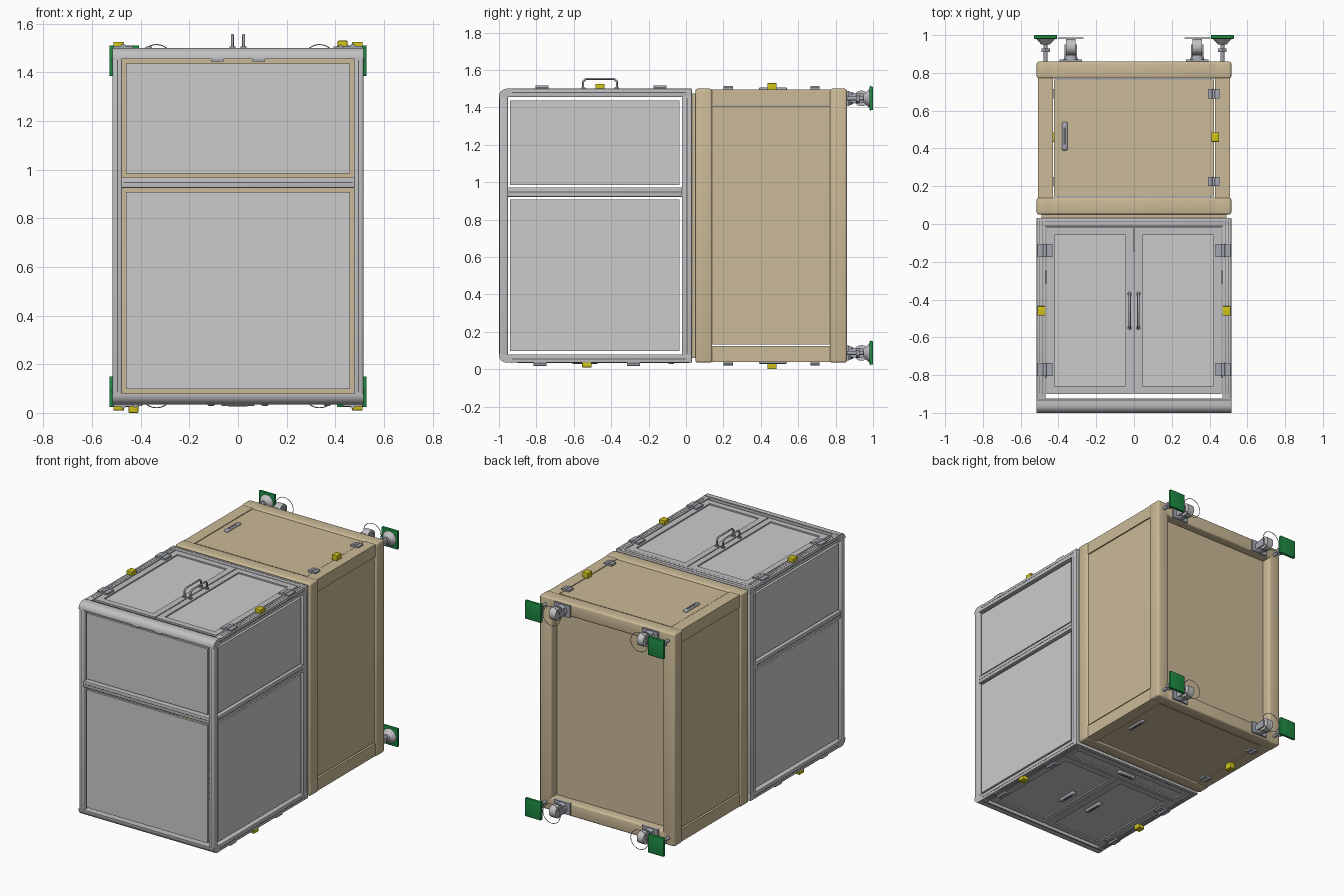
import bpy, bmesh, math
from mathutils import Matrix, Vector

old = bpy.data.objects.get("Cube")
if old:
    bpy.data.objects.remove(old, do_unlink=True)


def material(name, rgb):
    m = bpy.data.materials.new(name)
    m.use_nodes = True
    m.diffuse_color = (*rgb, 1)
    bsdf = m.node_tree.nodes["Principled BSDF"]
    bsdf.inputs["Base Color"].default_value = (*rgb, 1)
    bsdf.inputs["Roughness"].default_value = 0.6
    return m


TAN = material("tan board", (0.60, 0.49, 0.31))
PANEL = material("light grey panel", (0.60, 0.60, 0.60))
FRAME = material("grey aluminium", (0.53, 0.53, 0.54))
STEEL = material("steel hardware", (0.36, 0.38, 0.42))
DARK = material("dark slot", (0.12, 0.12, 0.13))
GREEN = material("green pad", (0.012, 0.25, 0.055))
YELLOW = material("yellow latch", (0.62, 0.54, 0.01))


def finish(name, bm, mat, smooth=False):
    bmesh.ops.recalc_face_normals(bm, faces=bm.faces)
    me = bpy.data.meshes.new(name)
    bm.to_mesh(me)
    bm.free()
    me.materials.append(mat)
    ob = bpy.data.objects.new(name, me)
    bpy.context.collection.objects.link(ob)
    if smooth:
        bpy.ops.object.select_all(action='DESELECT')
        ob.select_set(True)
        bpy.context.view_layer.objects.active = ob
        bpy.ops.object.shade_smooth_by_angle(angle=math.radians(35))
    return ob


def box(name, mat, xs, ys, zs, bevel=0):
    """Box from axis ranges, given in any order."""
    rs = [sorted(r) for r in (xs, ys, zs)]
    bm = bmesh.new()
    bmesh.ops.create_cube(bm, size=1)
    for v in bm.verts:
        v.co = [(a + b) / 2 + c * (b - a) for c, (a, b) in zip(v.co, rs)]
    if bevel:
        bmesh.ops.bevel(bm, geom=bm.edges[:], offset=bevel, segments=3,
                        profile=0.5, affect='EDGES')
    return finish(name, bm, mat, bool(bevel))


def rod(name, mat, a, b, r1, r2=None, sides=24):
    """Cylinder or cone running from a to b."""
    a, b = Vector(a), Vector(b)
    d = b - a
    bm = bmesh.new()
    rot = d.to_track_quat('Z', 'Y').to_matrix().to_4x4()
    bmesh.ops.create_cone(bm, cap_ends=True, segments=sides, radius1=r1,
                          radius2=r1 if r2 is None else r2, depth=d.length,
                          matrix=Matrix.Translation((a + b) / 2) @ rot)
    return finish(name, bm, mat, True)


W, BOT, TOP = 0.515, 0.035, 1.50
SIDES = (-1, 1)
LEVELS = ((TOP, 1, "top"), (BOT, -1, "bottom"))

# Tan cabinet: two rounded rings, core walls, strips and recessed side panels
for y0, y1, label in ((0.05, 0.14, "front"), (0.77, 0.86, "rear")):
    for s in SIDES:
        box(label + "_post", TAN, (s * 0.425, s * W), (y0, y1), (BOT, TOP), 0.012)
    for z, d, tag in LEVELS:
        box(f"{label}_{tag}_rail", TAN, (-W, W), (y0, y1), (z, z - d * 0.09), 0.012)
box("cabinet_front_wall", TAN, (-0.49, 0.49), (0.028, 0.08), (0.06, 1.475))
box("cabinet_back_panel", TAN, (-0.46, 0.46), (0.78, 0.80), (0.06, 1.47))
for s in SIDES:
    box("cabinet_side_panel", TAN, (s * 0.47, s * 0.502), (0.13, 0.78), (0.132, 1.408))
    for z, d, tag in LEVELS:
        box("side_edge_strip", TAN, (s * 0.428, s * 0.507), (0.13, 0.78),
            (z - d * 0.004, z - d * 0.089))

# Tan doors with flush handle, hinges and latch, mirrored top to bottom
for z, d, tag in LEVELS:
    box(f"cabinet_{tag}_door", TAN, (-0.424, 0.424), (0.145, 0.765),
        (z - d * 0.006, z - d * 0.04))
    hx = -0.367 * d
    box("flush_handle", STEEL, (hx - 0.015, hx + 0.015), (0.39, 0.54),
        (z - d * 0.01, z + d * 0.006), 0.007)
    box("flush_handle_slot", DARK, (hx - 0.007, hx + 0.007), (0.42, 0.51),
        (z, z + d * 0.007))
    for y in (0.225, 0.69):
        for s in SIDES:
            cx = 0.422 * d + s * 0.017
            box("cabinet_hinge_leaf", STEEL, (cx - 0.013, cx + 0.013),
                (y - 0.025, y + 0.025), (z - d * 0.008, z + d * 0.006))
        rod("cabinet_hinge_pin", STEEL, (0.422 * d, y - 0.025, z + d * 0.006),
            (0.422 * d, y + 0.025, z + d * 0.006), 0.008, sides=12)
    box("cabinet_latch", YELLOW, (0.43 * d - 0.02, 0.43 * d + 0.02), (0.435, 0.485),
        (z - d * 0.01, z + d * (0.03 if d > 0 else 0.035)), 0.003)


# Grey enclosure: rounded front beams running across the width
def front_beam(name, z, d):
    r = 0.042
    pts = [(-0.925, z - d * 0.045), (-1, z - d * 0.045)]
    pts += [(-1 + r - r * math.cos(t), z - d * (r - r * math.sin(t)))
            for t in (math.pi / 2 * i / 8 for i in range(9))]
    pts.append((-0.925, z))
    bm = bmesh.new()
    f = bm.faces.new([bm.verts.new((-W, y, h)) for y, h in pts])
    ext = bmesh.ops.extrude_face_region(bm, geom=[f])["geom"]
    bmesh.ops.translate(bm, vec=(2 * W, 0, 0),
                        verts=[g for g in ext if isinstance(g, bmesh.types.BMVert)])
    finish(name, bm, FRAME, True)


for z, d, tag in LEVELS:
    front_beam(f"front_{tag}_beam", z, d)
    box(f"rear_{tag}_beam", FRAME, (-W, W), (-0.012, 0.032), (z, z - d * 0.045), 0.004)
    box("beam_slot", DARK, (-0.47, 0.47), (0.010, 0.014), (z, z + d * 0.001))
    box("beam_slot", DARK, (-W, W), (-0.935, -0.93), (z, z + d * 0.001))
    for s in SIDES:
        box("side_rail", FRAME, (s * 0.468, s * W), (-0.96, 0.03), (z, z - d * 0.045), 0.004)
        box("side_rail_slot", DARK, (s * W, s * 0.516), (-0.93, 0.0),
            (z - d * 0.018, z - d * 0.022))
        for x in (0.483, 0.499):
            box("top_rail_slot", DARK, (s * (x - 0.002), s * (x + 0.002)),
                (-0.9, 0.02), (z, z + d * 0.001))

# Grey posts and middle rails
for s in SIDES:
    box("front_corner_post", FRAME, (s * 0.476, s * W), (-0.998, -0.952), (0.07, 1.465), 0.008)
    box("rear_corner_post", FRAME, (s * 0.476, s * W), (-0.022, 0.032), (0.06, 1.475), 0.004)
    box("side_mid_rail", FRAME, (s * 0.476, s * W), (-0.955, -0.02), (0.922, 0.972), 0.004)
    box("mid_rail_slot", DARK, (s * W, s * 0.516), (-0.95, -0.025), (0.945, 0.949))
    box("post_slot", DARK, (s * 0.493, s * 0.497), (-0.999, -0.99), (0.085, 1.45))
    box("rear_post_slot", DARK, (s * W, s * 0.516), (0.003, 0.007), (0.085, 1.45))
    box("front_catch", STEEL, (s * 0.06, s * 0.11), (-0.998, -0.96), (1.445, 1.458))
box("front_mid_rail", FRAME, (-0.48, 0.48), (-0.998, -0.955), (0.925, 0.968), 0.004)
box("front_mid_slot", DARK, (-0.47, 0.47), (-0.999, -0.99), (0.945, 0.949))

# Infill panels, held with a narrow gap inside the frame
for z0, z1, label in ((0.098, 0.908, "lower"), (0.984, 1.437, "upper")):
    box(f"front_{label}_panel", PANEL, (-0.461, 0.461), (-0.99, -0.975), (z0, z1))
    for s in SIDES:
        box(f"side_{label}_panel", PANEL, (s * 0.49, s * 0.505), (-0.94, -0.034), (z0, z1))


# Framed doors on the top and underside of the grey enclosure
def framed_door(name, x0, x1, y0, y1, z, d, w=0.042):
    zs = (z - d * 0.003, z - d * 0.025)
    for a, b in ((x0, x0 + w), (x1 - w, x1)):
        box(name + "_stile", FRAME, (a, b), (y0, y1), zs)
    for a, b in ((y0, y0 + w), (y1 - w, y1)):
        box(name + "_rail", FRAME, (x0 + w, x1 - w), (a, b), zs)
    box(name + "_panel", PANEL, (x0 + w, x1 - w), (y0 + w, y1 - w),
        (z - d * 0.012, z - d * 0.02))


def pull(name, x, y0, y1, z, h):
    """Round bar handle with softened corners."""
    cu = bpy.data.curves.new(name, 'CURVE')
    cu.dimensions = '3D'
    cu.bevel_depth, cu.bevel_resolution = 0.006, 3
    sp = cu.splines.new('POLY')
    path = [(y0, z), (y0, z + h - 0.015), (y0 + 0.015, z + h),
            (y1 - 0.015, z + h), (y1, z + h - 0.015), (y1, z)]
    sp.points.add(len(path) - 1)
    for p, (y, h2) in zip(sp.points, path):
        p.co = (x, y, h2, 1)
    cu.materials.append(STEEL)
    bpy.context.collection.objects.link(bpy.data.objects.new(name, cu))
    for y in (y0, y1):
        rod("handle_foot", STEEL, (x, y, z - 0.004), (x, y, z + 0.006), 0.012, sides=16)


for z, d, tag in LEVELS:
    rear, hinges, ly = (-0.015, (-0.14, -0.77), -0.46) if d > 0 else (-0.15, (-0.28, -0.78), -0.53)
    for s in SIDES:
        x0, x1 = sorted((s * 0.003, s * 0.463))
        framed_door(f"{tag}_door", x0, x1, -0.9, rear, z, d)
        for y in hinges:
            for a, b in ((0.432, 0.466), (0.478, 0.512)):
                box("door_hinge_leaf", STEEL, (s * a, s * b), (y - 0.035, y + 0.035),
                    (z - d * 0.005, z + d * 0.008))
            rod("door_hinge_pin", STEEL, (s * 0.472, y - 0.035, z + d * 0.008),
                (s * 0.472, y + 0.035, z + d * 0.008), 0.01, sides=12)
        box("door_latch", YELLOW, (s * 0.468, s * 0.512), (ly - 0.025, ly + 0.025),
            (z - d * 0.005, z + d * 0.025), 0.003)
        if d > 0:
            pull("door_handle", s * 0.023, -0.55, -0.37, z, 0.053)
        else:
            box("underside_handle", STEEL, (s * 0.095, s * 0.125), (-0.61, -0.47),
                (z + 0.015, z - 0.006), 0.006)
            box("underside_handle_slot", DARK, (s * 0.103, s * 0.117), (-0.58, -0.5),
                (z, z - 0.007))
framed_door("drawer", -0.463, 0.463, -0.145, -0.012, BOT, -1, 0.025)
box("drawer_handle", STEEL, (-0.068, 0.068), (-0.095, -0.063), (BOT + 0.015, BOT - 0.007), 0.006)
box("drawer_handle_slot", DARK, (-0.04, 0.04), (-0.086, -0.072), (BOT, BOT - 0.008))

# Casters and levelling feet on the rear
for z in (0.087, 1.448):
    for s in SIDES:
        x = s * 0.335
        box("caster_plate", STEEL, (x - 0.06, x + 0.06), (0.855, 0.872), (z - 0.04, z + 0.04))
        rod("caster_swivel", STEEL, (x, 0.87, z), (x, 0.895, z), 0.038, 0.03)
        for k in SIDES:
            box("caster_fork", STEEL, (x + k * 0.026, x + k * 0.034), (0.885, 0.95),
                (z - 0.025, z + 0.025))
        rod("caster_wheel", FRAME, (x - 0.024, 0.938, z), (x + 0.024, 0.938, z), 0.042)
        bpy.ops.mesh.primitive_torus_add(
            location=(x, 0.985, z), rotation=(math.pi / 2, 0, 0), major_segments=40,
            minor_segments=6, major_radius=0.066, minor_radius=0.002)
        ring = bpy.context.object
        ring.name = "caster_ring"
        ring.data.materials.append(STEEL)
        fx = s * 0.468
        rod("foot_stud", STEEL, (fx, 0.85, z), (fx, 0.96, z), 0.011, sides=16)
        rod("foot_nut", STEEL, (fx, 0.91, z), (fx, 0.928, z), 0.026, sides=6)
        rod("foot_cup", FRAME, (fx, 0.95, z), (fx, 0.982, z), 0.022, 0.052)
        box("foot_pad", GREEN, (fx - 0.061, fx + 0.061), (0.98, 1.0),
            (z - 0.063, z + 0.063), 0.004)
